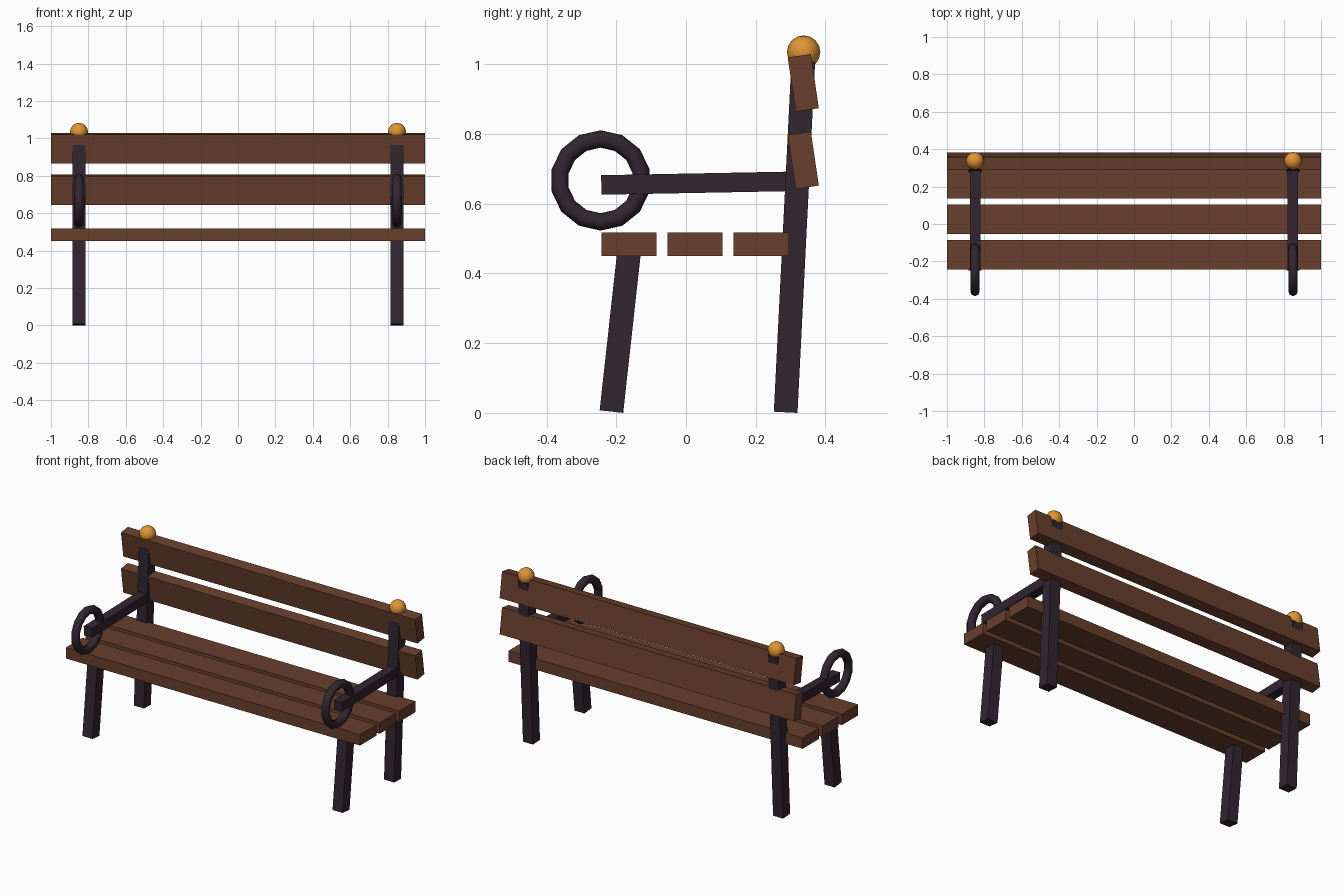
import bpy, math
from mathutils import Vector

if "Cube" in bpy.data.objects:
    bpy.data.objects.remove(bpy.data.objects["Cube"])


def material(name, rgb):
    m = bpy.data.materials.new(name)
    m.diffuse_color = (*rgb, 1)
    m.use_nodes = True
    m.node_tree.nodes["Principled BSDF"].inputs["Base Color"].default_value = m.diffuse_color
    return m


WOOD = material("brown wood", (0.14, 0.05, 0.026))
IRON = material("dark iron", (0.031, 0.019, 0.03))
GOLD = material("golden knob", (0.74, 0.30, 0.032))


def finish(name, mat, smooth=False):
    ob = bpy.context.object
    ob.name = name
    ob.data.materials.append(mat)
    if smooth:
        bpy.ops.object.shade_smooth()
    return ob


def box(name, mat, centre, size, tilt=0.0):
    bpy.ops.mesh.primitive_cube_add(size=1, location=centre)
    ob = finish(name, mat)
    ob.scale = size
    ob.rotation_euler.x = tilt
    return ob


def bar(name, x, start, end, thick):
    """Square bar between two (y, z) points at a given x."""
    a, b = Vector((x, *start)), Vector((x, *end))
    d = b - a
    return box(name, IRON, (a + b) / 2, (thick, thick, d.length),
               math.atan2(-d.y, d.z))


# Seat slats
for y in (-0.164, 0.026, 0.216):
    box("seat_slat", WOOD, (0, y, 0.484), (2, 0.158, 0.067))

# Backrest slats, top edge leaning forward
for z in (0.725, 0.947):
    box("back_slat", WOOD, (0, 0.3365, z), (2, 0.067, 0.157), math.radians(8.4))

# Both side frames
for x in (-0.85, 0.85):
    bar("front_leg", x, (-0.214, 0.0037), (-0.162, 0.475), 0.068)
    bar("back_leg", x, (0.286, 0.0017), (0.3365, 1.008), 0.068)
    bar("armrest", x, (-0.243, 0.654), (0.31, 0.6645), 0.056)
    # Ring at the front of the armrest, with a corner at the top
    bpy.ops.mesh.primitive_torus_add(
        major_segments=14, minor_segments=8, major_radius=0.119,
        minor_radius=0.025, location=(x, -0.245, 0.667),
        rotation=(0, math.pi / 2, 0))
    finish("armrest_ring", IRON, True)
    # Knob on the back post
    bpy.ops.mesh.primitive_uv_sphere_add(
        segments=12, ring_count=8, radius=0.048, location=(x, 0.3375, 1.035))
    finish("post_knob", GOLD, True)
